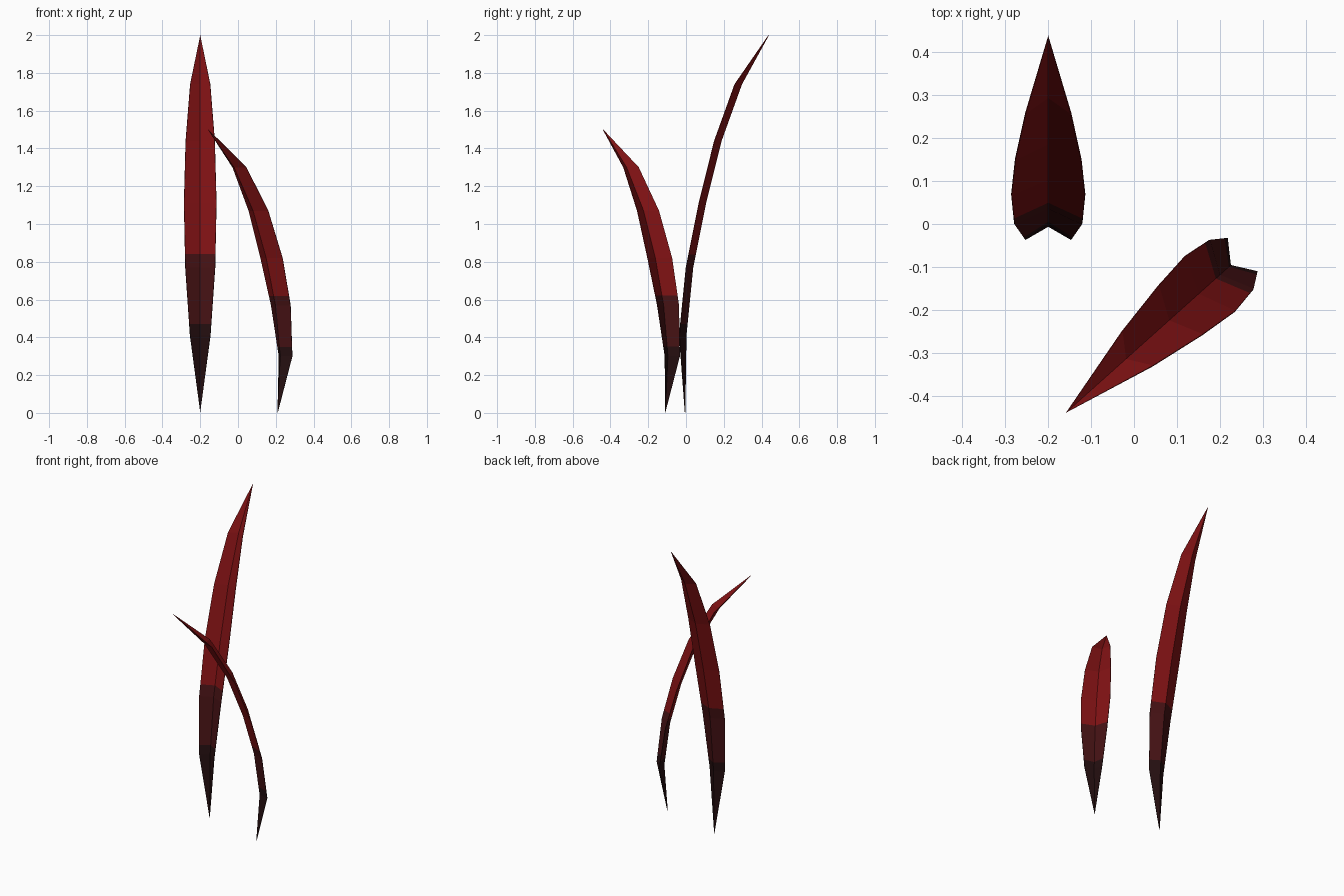
import bpy, bmesh
from mathutils import Vector

if "Cube" in bpy.data.objects:
    bpy.data.objects.remove(bpy.data.objects["Cube"])


def material(name, rgb):
    m = bpy.data.materials.new(name)
    m.diffuse_color = (*rgb, 1)
    m.use_nodes = True
    m.node_tree.nodes["Principled BSDF"].inputs["Base Color"].default_value = m.diffuse_color
    return m


MATS = [material("root black", (0.018, 0.0045, 0.005)),
        material("stem maroon", (0.061, 0.006, 0.007)),
        material("blade red", (0.22, 0.006, 0.007))]
FOLD = 0.037  # how far the edges sit behind the centre crease


def blade(name, base, heading, rows, tip, cuts):
    """Folded leaf: rows are (edge lean, height, half width)."""
    d = Vector((*heading, 0)).normalized()
    side = Vector((d.y, -d.x, 0))
    origin = Vector((*base, 0))
    bm = bmesh.new()

    def vert(across, lean, z):
        return bm.verts.new(origin + side * across + d * lean + Vector((0, 0, z)))

    root = vert(0, 0, 0.003)
    point = vert(0, *tip)
    rings = [(vert(-w, y, z), vert(0, y + FOLD, z), vert(w, y, z)) for y, z, w in rows]
    for i in (0, 1):
        bm.faces.new((root, rings[0][i + 1], rings[0][i]))
        for a, b in zip(rings, rings[1:]):
            bm.faces.new((a[i], a[i + 1], b[i + 1], b[i]))
        bm.faces.new((rings[-1][i], rings[-1][i + 1], point))

    # colour bands by height
    for z in cuts:
        bmesh.ops.bisect_plane(bm, geom=bm.verts[:] + bm.edges[:] + bm.faces[:],
                               plane_co=(0, 0, z), plane_no=(0, 0, 1))
    bmesh.ops.recalc_face_normals(bm, faces=bm.faces[:])
    for f in bm.faces:
        f.material_index = sum(f.calc_center_median().z > z for z in cuts)

    me = bpy.data.meshes.new(name)
    bm.to_mesh(me)
    bm.free()
    for m in MATS:
        me.materials.append(m)
    ob = bpy.data.objects.new(name, me)
    bpy.context.collection.objects.link(ob)
    # paper-thin body so both sides have a surface
    mod = ob.modifiers.new("thin", 'SOLIDIFY')
    mod.thickness = 0.003
    mod.offset = 0


# tall blade leaning back
blade("tall_blade", (-0.2, -0.005), (0, 1),
      [(-0.031, 0.41, 0.054), (0.005, 0.77, 0.079), (0.073, 1.11, 0.086),
       (0.155, 1.44, 0.077), (0.263, 1.74, 0.053)],
      (0.443, 2.0), (0.47, 0.84))

# short blade leaning to the front left
blade("short_blade", (0.21, -0.11), (-0.745, -0.667),
      [(-0.057, 0.30, 0.053), (-0.023, 0.57, 0.077), (0.043, 0.82, 0.087),
       (0.136, 1.07, 0.077), (0.271, 1.30, 0.054)],
      (0.494, 1.5), (0.35, 0.62))
